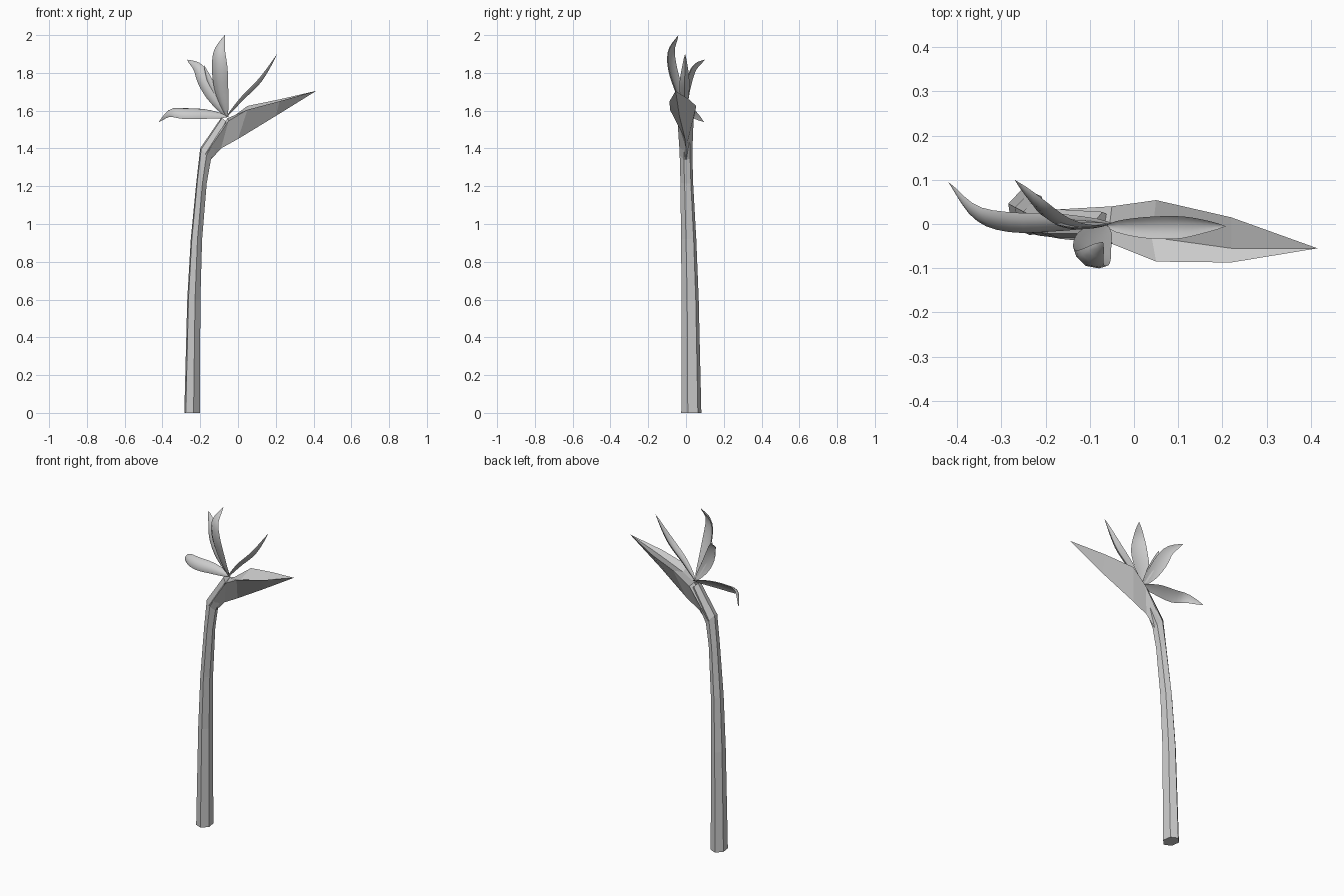
import bpy
import bmesh
from math import sin, cos, pi, radians
from mathutils import Vector

cube = bpy.data.objects.get("Cube")
if cube:
    bpy.data.objects.remove(cube)

grey = bpy.data.materials.new("soft_grey")
grey.use_nodes = True
colour = (0.6, 0.6, 0.6, 1)
grey.diffuse_color = colour
grey.node_tree.nodes["Principled BSDF"].inputs["Base Color"].default_value = colour


def loft(name, rings, smooth=False):
    """Skin a list of equal-length point rings and cap both ends."""
    bm = bmesh.new()
    loops = [[bm.verts.new(p) for p in ring] for ring in rings]
    n = len(loops[0])
    for a, b in zip(loops, loops[1:]):
        for i in range(n):
            j = (i + 1) % n
            bm.faces.new((a[i], a[j], b[j], b[i]))
    bm.faces.new(loops[0][::-1])
    bm.faces.new(loops[-1])
    bmesh.ops.remove_doubles(bm, verts=bm.verts, dist=0.0002)
    bmesh.ops.recalc_face_normals(bm, faces=bm.faces)
    mesh = bpy.data.meshes.new(name)
    bm.to_mesh(mesh)
    bm.free()
    mesh.materials.append(grey)
    obj = bpy.data.objects.new(name, mesh)
    bpy.context.collection.objects.link(obj)
    if smooth:
        bpy.ops.object.select_all(action="DESELECT")
        obj.select_set(True)
        bpy.context.view_layer.objects.active = obj
        bpy.ops.object.shade_smooth_by_angle(angle=radians(50))
    return obj


def along(points, t):
    """Catmull-Rom position on a path, t from 0 to 1."""
    p = [Vector(q) for q in points]
    p = [2 * p[0] - p[1]] + p + [2 * p[-1] - p[-2]]
    s = t * (len(points) - 1)
    i = min(int(s), len(points) - 2)
    u = s - i
    a, b, c, d = p[i:i + 4]
    return 0.5 * (2 * b + (c - a) * u + (2 * a - 5 * b + 4 * c - d) * u ** 2
                  + (3 * b - a - 3 * c + d) * u ** 3)


def petal(name, path, across, half_width, cup=0.35):
    """Cupped, pointed leaf with a thin lens section and a midrib."""
    rings, steps = [], 14
    for k in range(steps + 1):
        t = k / steps
        centre = along(path, t)
        tangent = (along(path, min(t + 0.02, 1)) - along(path, max(t - 0.02, 0))).normalized()
        side = Vector(across)
        side = (side - tangent * side.dot(tangent)).normalized()
        normal = tangent.cross(side)
        w = half_width * max(sin(pi * t ** 0.9), 0) ** 0.8 + 0.004 * (1 - t)
        ring = []
        for m in range(8):
            a = 2 * pi * m / 8
            lift = cup * w * (cos(a) ** 2 - 0.5)
            ring.append(centre + side * w * cos(a) + normal * (0.16 * w * sin(a) + lift))
        rings.append(ring)
    return loft(name, rings, smooth=True)


# Six-sided stem: centre x, y, z, radius x, radius y, tilt of the ring
stem = []
for x, y, z, rx, ry, tilt in [
        (-0.243, 0.028, 0, 0.044, 0.054, 0),
        (-0.234, 0.022, 0.6, 0.037, 0.046, 0),
        (-0.22, 0.014, 0.92, 0.032, 0.041, 0),
        (-0.193, 0.004, 1.22, 0.029, 0.034, -0.2),
        (-0.172, 0, 1.37, 0.03, 0.034, -1.1),
        (-0.068, -0.002, 1.545, 0.02, 0.03, -1.1)]:
    angles = [radians(60 * i - 80) for i in range(6)]
    stem.append([(x + rx * cos(a), y + ry * sin(a), z + tilt * rx * cos(a)) for a in angles])
loft("stem", stem)

# Beak-like bract: valley, front rim, keel, back rim of each section
tip = (0.415, -0.055, 1.705)
loft("bract", [
    [(-0.19, 0, 1.39), (-0.172, -0.033, 1.37), (-0.146, 0, 1.338), (-0.172, 0.033, 1.37)],
    [(-0.055, 0, 1.56), (-0.05, -0.045, 1.545), (-0.09, 0, 1.4), (-0.05, 0.04, 1.55)],
    [(0.04, -0.03, 1.585), (0.05, -0.085, 1.605), (0, -0.005, 1.45), (0.05, 0.054, 1.625)],
    [(0.22, -0.055, 1.635), (0.22, -0.087, 1.65), (0.2, -0.035, 1.572), (0.22, 0.015, 1.66)],
    [tip] * 4,
])

# Petals fanning out of the bract
petal("drooping_petal",
      [(-0.05, 0, 1.57), (-0.17, 0, 1.585), (-0.28, 0, 1.588), (-0.36, 0.025, 1.59), (-0.42, 0.095, 1.54)],
      (0, 0.6, 0.8), 0.034)
petal("back_petal",
      [(-0.06, 0, 1.57), (-0.13, 0, 1.67), (-0.18, 0.015, 1.76), (-0.215, 0.045, 1.83), (-0.27, 0.1, 1.87)],
      (0.8, -0.2, 0.5), 0.036)
petal("inner_petal",
      [(-0.06, 0, 1.57), (-0.11, -0.005, 1.67), (-0.15, -0.005, 1.76), (-0.18, 0, 1.84)],
      (0.8, -0.3, 0.4), 0.016)
petal("tall_petal",
      [(-0.06, -0.005, 1.57), (-0.09, -0.04, 1.7), (-0.1, -0.075, 1.82), (-0.1, -0.08, 1.92), (-0.07, -0.04, 2)],
      (0.85, -0.45, 0), 0.045)
petal("spear_petal",
      [(-0.06, -0.005, 1.57), (0.02, -0.008, 1.665), (0.1, -0.008, 1.745), (0.15, -0.006, 1.81), (0.208, -0.005, 1.9)],
      (0, 1, 0), 0.024, 0.7)
